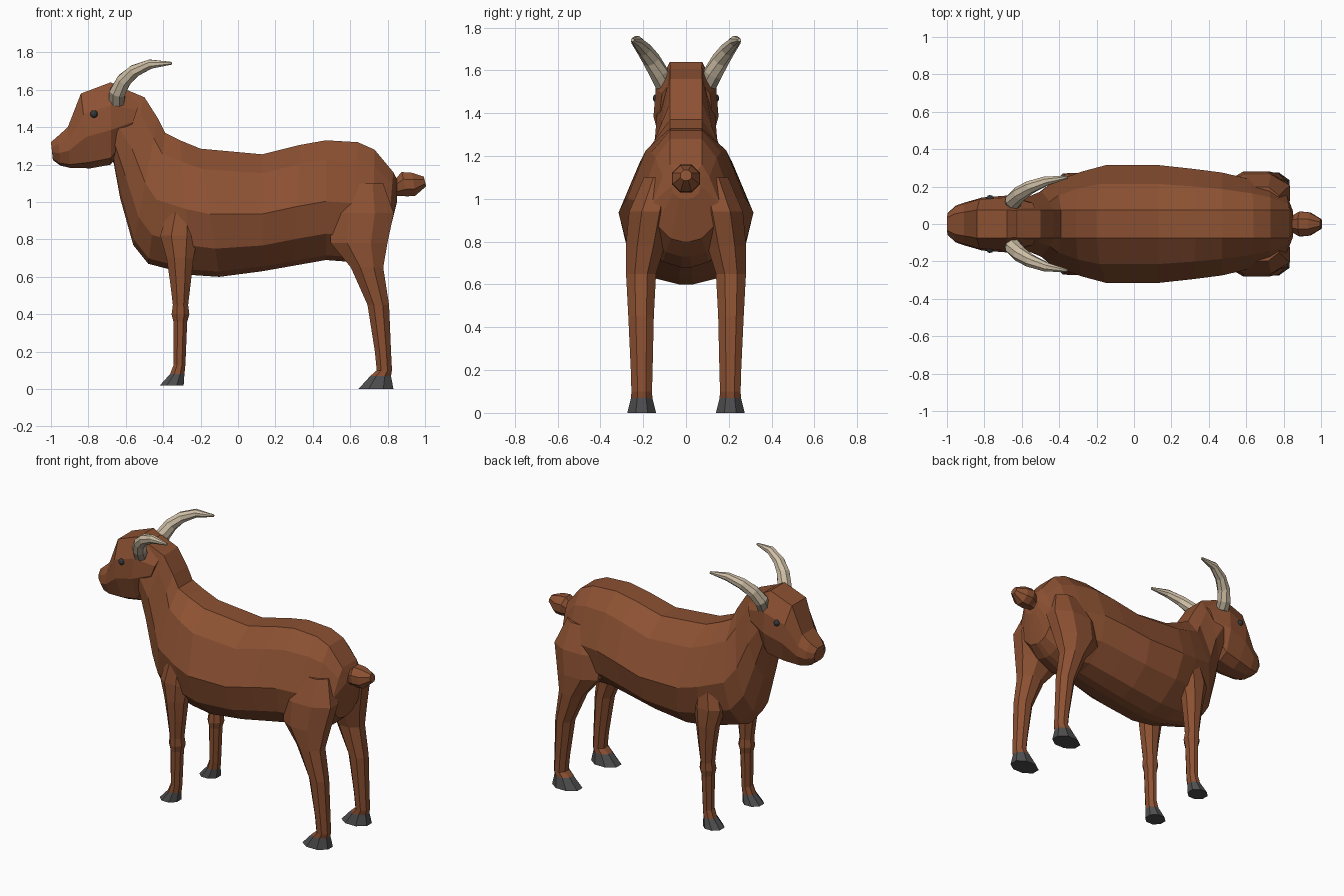
import bpy, bmesh, math
from mathutils import Vector


def material(name, rgb):
    m = bpy.data.materials.new(name)
    m.diffuse_color = (*rgb, 1)
    return m


BROWN = material("brown coat", (0.262, 0.082, 0.032))
HORN = material("pale horn", (0.62, 0.52, 0.38))
HORN_BASE = material("grey horn base", (0.33, 0.28, 0.21))
HOOF = material("grey hoof", (0.075, 0.075, 0.078))
DARK = material("dark eye", (0.035, 0.037, 0.042))


def loft(name, rings, mats, split=None, mirror=False):
    """Skin a list of closed rings; segments from index split on use the second material."""
    bm = bmesh.new()
    vs = [[bm.verts.new(p) for p in r] for r in rings]
    n = len(rings[0])
    for i in range(len(rings) - 1):
        for j in range(n):
            k = (j + 1) % n
            f = bm.faces.new((vs[i][j], vs[i][k], vs[i + 1][k], vs[i + 1][j]))
            if split is not None and i >= split:
                f.material_index = 1
    bm.faces.new(vs[0])
    end = bm.faces.new(vs[-1])
    end.material_index = 0 if split is None else 1
    bmesh.ops.recalc_face_normals(bm, faces=bm.faces)
    me = bpy.data.meshes.new(name)
    bm.to_mesh(me)
    bm.free()
    for m in mats:
        me.materials.append(m)
    ob = bpy.data.objects.new(name, me)
    bpy.context.collection.objects.link(ob)
    if mirror:
        md = ob.modifiers.new("Mirror", 'MIRROR')
        md.use_axis = (False, True, False)
    return ob


def slab_rings(stations, profile):
    """Station = top x, top z, bottom x, bottom z, half width."""
    rings = []
    for xt, zt, xb, zb, w in stations:
        half = []
        for f, t in profile:
            y = min(0.075, w * f) if t == 1 else w * f
            half.append((xb + (xt - xb) * t, y, zb + (zt - zb) * t))
        rings.append(half + [(x, -y, z) for x, y, z in reversed(half)])
    return rings


def leg_rings(stations, n=8):
    """Station = z, x min, x max, y centre, y half width."""
    return [[((a + b) / 2 + (b - a) / 2 * math.cos(t) * 1.04,
              y + h * math.sin(t) * 1.04, z)
             for t in [math.tau * (i + 0.5) / n for i in range(n)]]
            for z, a, b, y, h in stations]


def tube_rings(points, n=8):
    """Point = x, y, z, radius; rings stand across the path."""
    ps = [Vector(p[:3]) for p in points]
    rings = []
    for i, p in enumerate(ps):
        d = (ps[min(i + 1, len(ps) - 1)] - ps[max(i - 1, 0)]).normalized()
        u = d.cross(Vector((0, 1, 0))).normalized()
        v = d.cross(u)
        r = points[i][3]
        rings.append([p + r * (u * math.cos(t) + v * math.sin(t))
                      for t in [math.tau * (k + 0.5) / n for k in range(n)]])
    return rings


# body and neck
BODY = [(0.6, 1), (0.68, 0.84), (1, 0.49), (0.86, 0.22), (0.45, 0.04), (0.1, 0)]
loft("body_and_neck", slab_rings([
    (0.85, 1.12, 0.85, 1.00, 0.07),
    (0.83, 1.16, 0.80, 0.80, 0.16),
    (0.73, 1.28, 0.72, 0.73, 0.21),
    (0.64, 1.32, 0.60, 0.68, 0.24),
    (0.47, 1.33, 0.47, 0.69, 0.275),
    (0.33, 1.305, 0.30, 0.66, 0.295),
    (0.13, 1.255, 0.13, 0.63, 0.315),
    (-0.20, 1.285, -0.10, 0.60, 0.315),
    (-0.31, 1.33, -0.25, 0.61, 0.28),
    (-0.39, 1.37, -0.48, 0.67, 0.225),
    (-0.43, 1.45, -0.56, 0.77, 0.175),
    (-0.50, 1.56, -0.63, 1.02, 0.145),
    (-0.62, 1.61, -0.665, 1.21, 0.135),
    (-0.70, 1.60, -0.72, 1.25, 0.11)], BODY), [BROWN])

# head
HEAD = [(0.55, 1), (0.93, 0.72), (1, 0.42), (0.72, 0.08), (0.3, 0)]
loft("head", slab_rings([
    (-0.52, 1.55, -0.59, 1.34, 0.12),
    (-0.68, 1.64, -0.68, 1.20, 0.152),
    (-0.84, 1.58, -0.79, 1.18, 0.142),
    (-0.91, 1.40, -0.90, 1.183, 0.115),
    (-0.96, 1.355, -0.95, 1.195, 0.098),
    (-1.00, 1.32, -0.99, 1.225, 0.06)], HEAD), [BROWN])

# horns, greyer at the root
loft("horns", tube_rings([
    (-0.65, 0.10, 1.53, 0.045), (-0.645, 0.125, 1.585, 0.046),
    (-0.61, 0.162, 1.65, 0.042), (-0.555, 0.197, 1.70, 0.036),
    (-0.47, 0.23, 1.737, 0.027), (-0.355, 0.25, 1.742, 0.008)]),
    [HORN_BASE, HORN], split=1, mirror=True)

# tail
loft("tail", tube_rings([
    (0.80, 0, 1.06, 0.04), (0.85, 0, 1.075, 0.048), (0.89, 0, 1.095, 0.072),
    (0.94, 0, 1.095, 0.067), (1.00, 0, 1.11, 0.028)]), [BROWN])

# legs with hooves
loft("front_legs", leg_rings([
    (0.98, -0.37, -0.23, 0.19, 0.06), (0.82, -0.42, -0.21, 0.20, 0.075),
    (0.70, -0.385, -0.235, 0.21, 0.065), (0.57, -0.365, -0.25, 0.21, 0.056),
    (0.45, -0.35, -0.265, 0.208, 0.05), (0.40, -0.357, -0.258, 0.205, 0.054),
    (0.36, -0.347, -0.27, 0.205, 0.047), (0.13, -0.345, -0.28, 0.205, 0.043),
    (0.08, -0.365, -0.285, 0.207, 0.045), (0.02, -0.42, -0.288, 0.21, 0.062)]),
    [BROWN, HOOF], split=8, mirror=True)
loft("hind_legs", leg_rings([
    (1.10, 0.58, 0.78, 0.12, 0.08), (0.94, 0.48, 0.84, 0.165, 0.105),
    (0.78, 0.49, 0.805, 0.19, 0.095), (0.65, 0.60, 0.78, 0.21, 0.073),
    (0.45, 0.69, 0.81, 0.21, 0.062), (0.20, 0.73, 0.82, 0.207, 0.053),
    (0.10, 0.74, 0.825, 0.207, 0.05), (0.07, 0.705, 0.82, 0.207, 0.052),
    (0.00, 0.64, 0.835, 0.207, 0.07)]),
    [BROWN, HOOF], split=7, mirror=True)


# eyes and nostrils
def bead(name, loc, r):
    bpy.ops.mesh.primitive_uv_sphere_add(segments=10, ring_count=6, radius=r, location=loc)
    ob = bpy.context.object
    ob.name = name
    ob.data.materials.append(DARK)


for s, side in ((-1, "left"), (1, "right")):
    bead(side + "_eye", (-0.77, s * 0.134, 1.47), 0.021)
    bead(side + "_nostril", (-0.985, s * 0.045, 1.29), 0.014)
